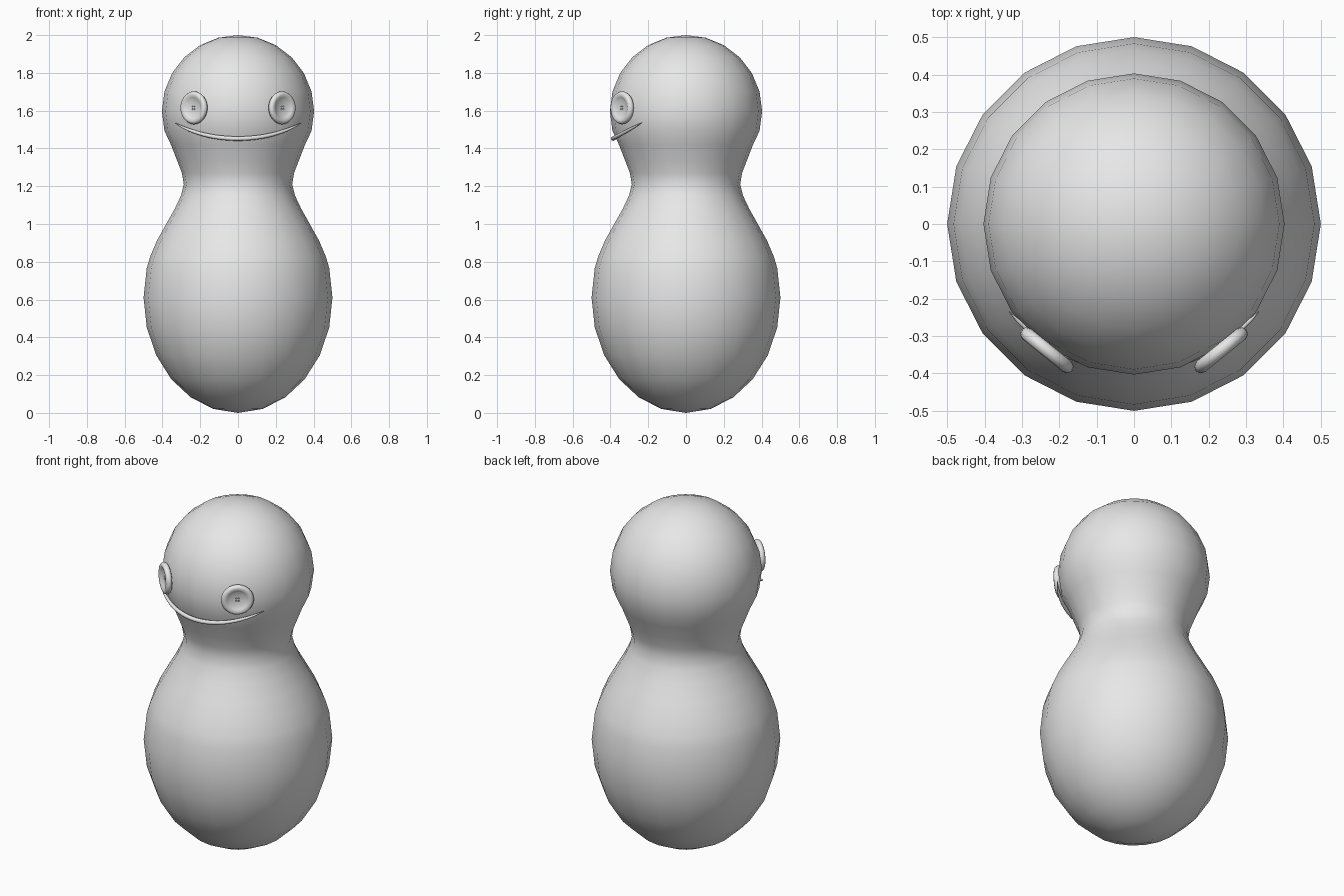
import bpy, bmesh, math
from mathutils import Matrix, Vector

cube = bpy.data.objects.get("Cube")
if cube:
    bpy.data.objects.remove(cube)

grey = bpy.data.materials.new("plain_grey")
grey.use_nodes = True
grey.diffuse_color = (0.8, 0.8, 0.8, 1)
grey.node_tree.nodes["Principled BSDF"].inputs["Base Color"].default_value = (0.8, 0.8, 0.8, 1)


def add_object(name, data):
    obj = bpy.data.objects.new(name, data)
    bpy.context.collection.objects.link(obj)
    data.materials.append(grey)
    return obj


def select(obj):
    bpy.ops.object.select_all(action='DESELECT')
    obj.select_set(True)
    bpy.context.view_layer.objects.active = obj


def lathe(name, profile, sides):
    """Spin (radius, height) points round z."""
    bm = bmesh.new()
    verts = [bm.verts.new((r, 0, z)) for r, z in profile]
    edges = [bm.edges.new(pair) for pair in zip(verts, verts[1:])]
    bmesh.ops.spin(bm, geom=verts + edges, cent=(0, 0, 0), axis=(0, 0, 1),
                   angle=math.tau, steps=sides)
    bmesh.ops.remove_doubles(bm, verts=bm.verts, dist=0.0001)
    bmesh.ops.recalc_face_normals(bm, faces=bm.faces)
    mesh = bpy.data.meshes.new(name)
    bm.to_mesh(mesh)
    bm.free()
    return add_object(name, mesh)


# Body and head: one smooth turned shape with a pinched neck
steps = [math.radians(a) for a in range(0, 106, 15)]
belly = [(0.5 * math.sin(a), 0.61 - 0.61 * math.cos(a)) for a in steps]
neck = [(0.464, 0.83), (0.43, 0.91), (0.38, 1.0), (0.335, 1.08), (0.302, 1.15),
        (0.287, 1.21), (0.297, 1.27), (0.324, 1.34), (0.355, 1.42)]
crown = [(0.403 * math.cos(a), 1.597 + 0.403 * math.sin(a))
         for a in (math.radians(d) for d in range(-15, 91, 15))]
body = lathe("body_and_head", belly + neck + crown, 20)
select(body)
bpy.ops.object.shade_smooth()

# Button eyes: dished discs with a rounded rim and four thread holes
button = [(0, 0.003), (0.042, 0.004), (0.055, 0.011), (0.07, 0.018), (0.082, 0.013),
          (0.088, 0), (0.082, -0.013), (0.07, -0.018), (0, -0.018)]
for side, label in ((1, "left"), (-1, "right")):
    eye = lathe(label + "_button_eye", button, 24)

    bm = bmesh.new()
    for sx in (-1, 1):
        for sy in (-1, 1):
            bmesh.ops.create_cone(bm, cap_ends=True, segments=8, radius1=0.004,
                                  radius2=0.004, depth=0.02,
                                  matrix=Matrix.Translation((sx * 0.007, sy * 0.007, 0.005)))
    mesh = bpy.data.meshes.new("hole_cutter")
    bm.to_mesh(mesh)
    bm.free()
    cutter = add_object("hole_cutter", mesh)
    cutter.hide_render = True
    holes = eye.modifiers.new("holes", 'BOOLEAN')
    holes.operation = 'DIFFERENCE'
    holes.solver = 'EXACT'
    holes.object = cutter
    select(eye)
    bpy.ops.object.modifier_apply(modifier=holes.name)
    bpy.data.objects.remove(cutter)
    bpy.ops.object.shade_smooth_by_angle(angle=math.radians(50))

    turn = math.radians(39)
    facing = Vector((side * math.sin(turn), -math.cos(turn), 0))
    eye.rotation_euler = facing.to_track_quat('Z', 'Y').to_euler()
    eye.location = (side * 0.233, -0.338, 1.615)

# Smile: tapered strand bending round the face and rising to the corners
curve = bpy.data.curves.new("smile", 'CURVE')
curve.dimensions = '3D'
curve.bevel_depth = 0.012
curve.bevel_resolution = 2
curve.use_fill_caps = True
count = 25
strand = curve.splines.new('POLY')
strand.points.add(count - 1)
for i, point in enumerate(strand.points):
    t = 2 * i / (count - 1) - 1
    a = math.radians(55) * t
    reach = 0.386 + 0.022 * t * t
    y = -reach * math.cos(a)
    point.co = (reach * math.sin(a), y, 1.452 + 0.55 * (y + 0.386), 1)
    point.radius = max(0.1, math.sqrt(1 - t * t))
smile = add_object("smile", curve)
select(smile)
bpy.ops.object.convert(target='MESH')
bpy.ops.object.shade_smooth_by_angle(angle=math.radians(50))
